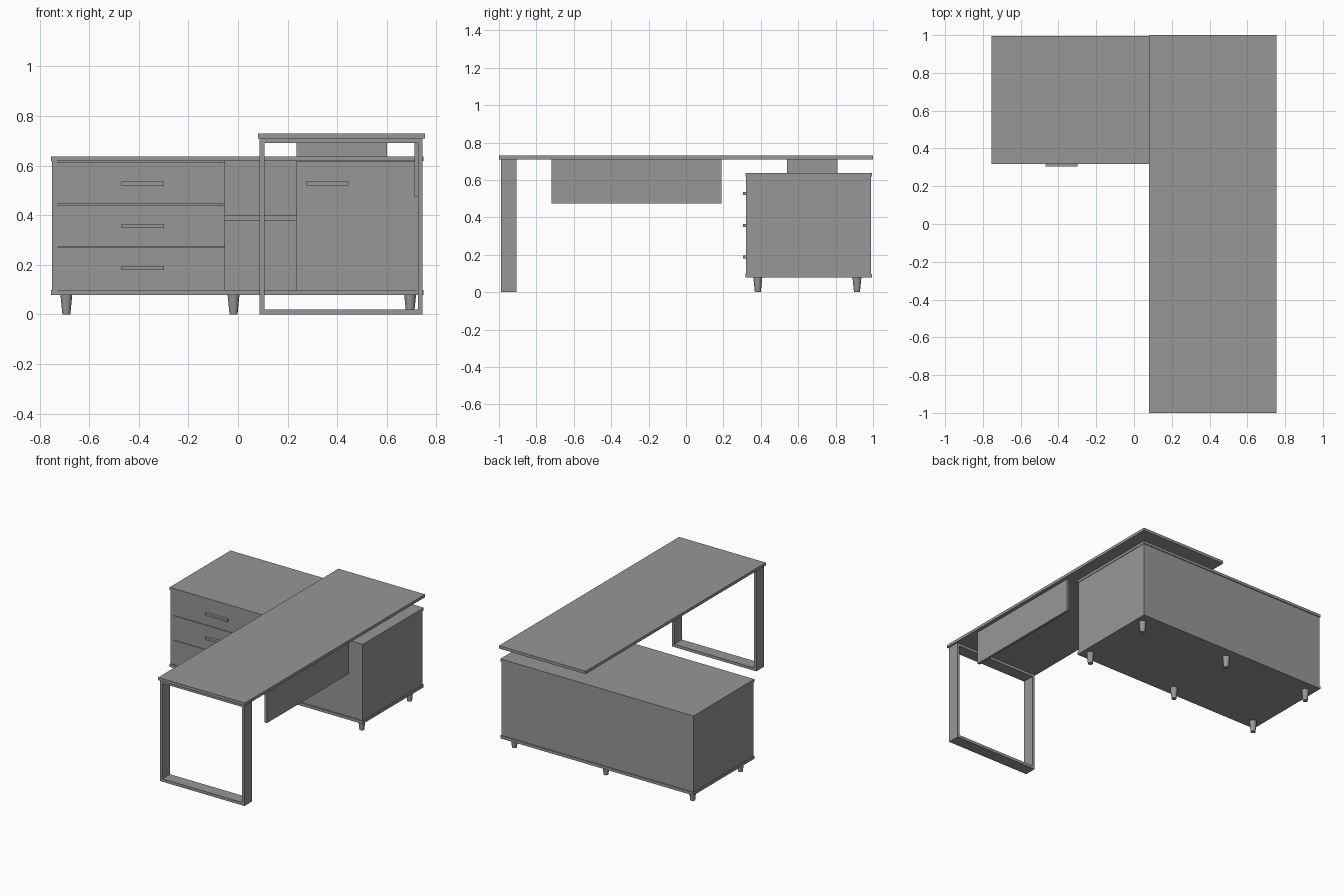
import bpy

if "Cube" in bpy.data.objects:
    bpy.data.objects.remove(bpy.data.objects["Cube"])

# Dark grey finish shared by every part
grey = bpy.data.materials.new("dark_grey")
grey.diffuse_color = (0.31, 0.31, 0.31, 1)
grey.use_nodes = True
grey.node_tree.nodes["Principled BSDF"].inputs["Base Color"].default_value = grey.diffuse_color


def box(name, x, y, z):
    """Box from (min, max) ranges on each axis."""
    bpy.ops.mesh.primitive_cube_add(size=1, location=[sum(r) / 2 for r in (x, y, z)])
    o = bpy.context.object
    o.name = name
    o.scale = [r[1] - r[0] for r in (x, y, z)]
    bpy.ops.object.transform_apply(location=False, rotation=False, scale=True)
    o.data.materials.append(grey)
    return o


# Cabinet carcass
CX, CY = (-0.754, 0.748), (0.317, 0.994)
box("cabinet_top", CX, CY, (0.618, 0.637))
box("cabinet_bottom", CX, CY, (0.078, 0.098))
BY, BZ = (0.322, 0.967), (0.098, 0.618)
box("cabinet_left_side", (-0.75, -0.728), BY, BZ)
box("cabinet_right_side", (0.722, 0.744), BY, BZ)
box("cabinet_back", (-0.75, 0.744), (0.967, 0.988), BZ)

# Open niche between drawers and door
box("niche_left_divider", (-0.073, -0.053), (0.345, 0.967), BZ)
box("niche_right_divider", (0.236, 0.256), (0.345, 0.967), BZ)
box("niche_shelf", (-0.053, 0.236), (0.345, 0.967), (0.379, 0.398))


def handle(name, x, z):
    box(name, (x - 0.085, x + 0.085), (0.304, 0.326), (z - 0.008, z + 0.008))


# Drawer fronts and handles
for i in range(3):
    z0 = 0.099 + i * 0.173
    box(f"drawer_front_{i + 1}", (-0.728, -0.052), (0.324, 0.345), (z0, z0 + 0.17))
    handle(f"drawer_handle_{i + 1}", -0.384, 0.187 + i * 0.17)

# Cupboard door
box("cabinet_door", (0.236, 0.722), (0.324, 0.345), (0.099, 0.617))
handle("door_handle", 0.36, 0.527)

# Tapered feet
for x in (-0.692, -0.018, 0.694):
    for y in (0.384, 0.914):
        bpy.ops.mesh.primitive_cone_add(vertices=24, radius1=0.016, radius2=0.024,
                                        depth=0.08, location=(x, y, 0.04))
        bpy.context.object.name = "cabinet_foot"
        bpy.context.object.data.materials.append(grey)
        bpy.ops.object.shade_smooth_by_angle()

# Desk top, riser block and modesty panel
box("desk_top", (0.08, 0.754), (-1, 1), (0.71, 0.73))
box("riser_block", (0.235, 0.60), (0.54, 0.81), (0.637, 0.71))
box("modesty_panel", (0.711, 0.729), (-0.72, 0.19), (0.475, 0.71))

# Rectangular loop leg
LX, LY = (0.087, 0.744), (-0.99, -0.905)
box("leg_left_post", (LX[0], LX[0] + 0.019), LY, (0.02, 0.691))
box("leg_right_post", (LX[1] - 0.019, LX[1]), LY, (0.02, 0.691))
box("leg_bottom_rail", LX, LY, (0, 0.02))
box("leg_top_rail", LX, LY, (0.691, 0.71))
